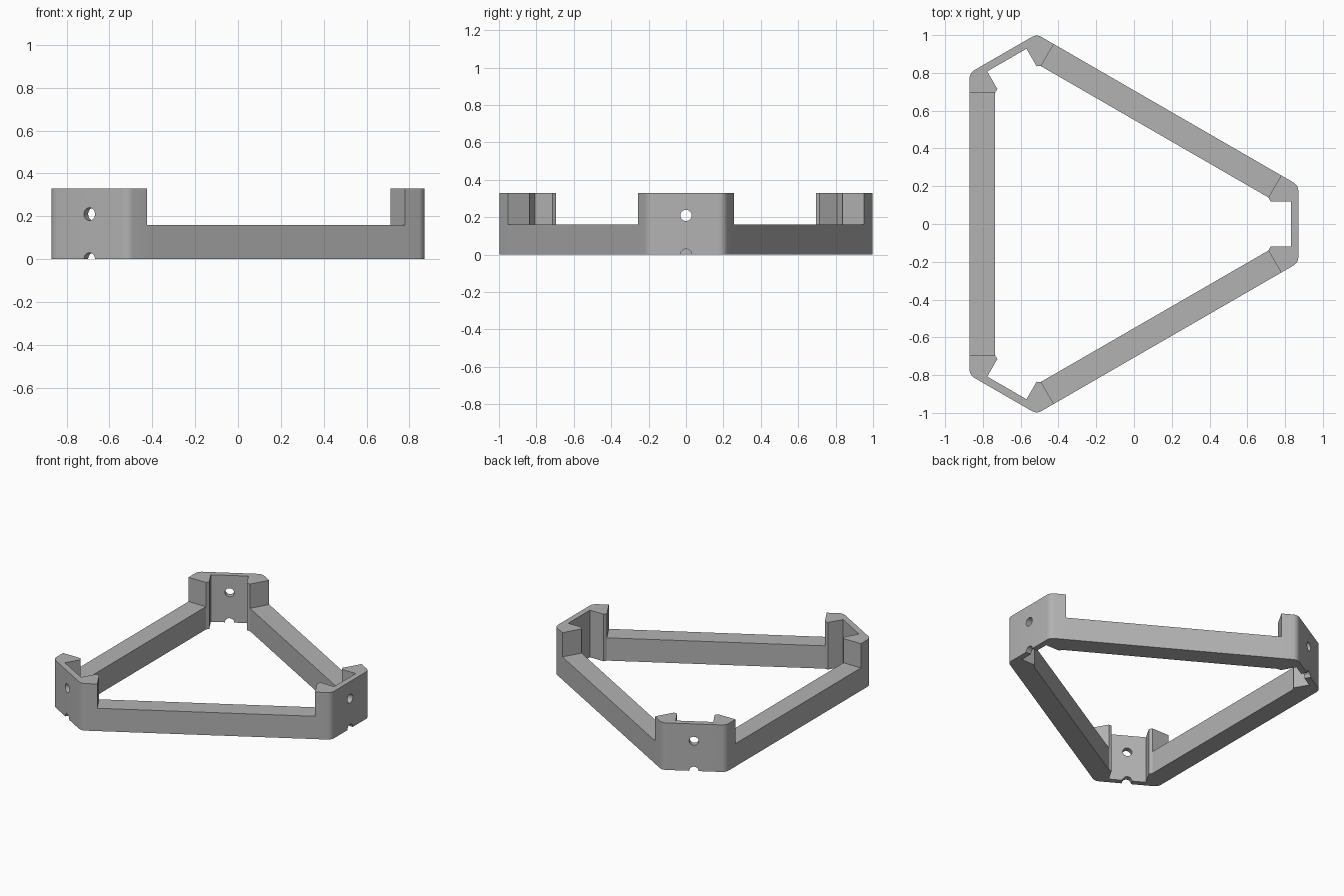
import bpy, bmesh, math
from mathutils import Matrix, Vector

cube = bpy.data.objects.get("Cube")
if cube:
    bpy.data.objects.remove(cube, do_unlink=True)

CENTRE = Vector((-0.172, 0, 0))      # axis of the threefold symmetry
WALL_X, HALF_W = 1.042, 0.205        # outer corner wall: distance and half width
BAR_W, BAR_H, POST_H = 0.135, 0.16, 0.33
POST_L, FILLET = 0.105, 0.05
along = Vector((-math.cos(math.pi / 6), 0.5))
inward = Vector((-0.5, -math.cos(math.pi / 6)))

grey = bpy.data.materials.new("plain grey")
grey.use_nodes = True
colour = (0.45, 0.45, 0.45, 1)
grey.diffuse_color = colour
grey.node_tree.nodes["Principled BSDF"].inputs["Base Color"].default_value = colour


def prism(name, outline, height):
    """Extrude a flat outline upward from the ground."""
    bm = bmesh.new()
    face = bm.faces.new([bm.verts.new((p[0], p[1], 0)) for p in outline])
    top = bmesh.ops.extrude_face_region(bm, geom=[face])
    verts = [v for v in top["geom"] if isinstance(v, bmesh.types.BMVert)]
    bmesh.ops.translate(bm, verts=verts, vec=(0, 0, height))
    bmesh.ops.recalc_face_normals(bm, faces=bm.faces)
    mesh = bpy.data.meshes.new(name)
    bm.to_mesh(mesh)
    bm.free()
    mesh.materials.append(grey)
    obj = bpy.data.objects.new(name, mesh)
    bpy.context.collection.objects.link(obj)
    return obj


# Half of the C-shaped corner outline, from outer wall round to inner wall
corner = Vector((WALL_X, HALF_W))
arc_centre = corner + Vector((-FILLET, -FILLET * math.tan(math.pi / 6)))
half = [arc_centre + FILLET * Vector((math.cos(t), math.sin(t)))
        for t in [math.radians(10 * i) for i in range(7)]]
post_end = corner + along * POST_L
bar_inner = post_end + inward * BAR_W
half += [post_end, bar_inner, Vector((0.895, 0.12)), Vector((1.002, 0.12))]
outline = half + [Vector((p.x, -p.y)) for p in reversed(half)]

# Bar from this corner to the next one
turn = Matrix.Rotation(math.radians(120), 2)
mirrored = [turn @ Vector((p.x, -p.y)) for p in (bar_inner, post_end)]
bar_outline = [post_end, bar_inner] + mirrored

# Screw hole and the half-round notch under it
cutters = []
for z in (0.21, 0):
    bpy.ops.mesh.primitive_cylinder_add(vertices=32, radius=0.03, depth=0.3,
                                        location=(WALL_X, 0, z),
                                        rotation=(0, math.pi / 2, 0))
    cutter = bpy.context.object
    cutter.name = "hole_cutter"
    cutter.hide_render = True
    cutters.append(cutter)

bracket = prism("corner_bracket", outline, POST_H)
for cutter in cutters:
    mod = bracket.modifiers.new("hole", 'BOOLEAN')
    mod.operation, mod.solver, mod.object = 'DIFFERENCE', 'EXACT', cutter
bpy.context.view_layer.update()
cut_mesh = bpy.data.meshes.new_from_object(
    bracket.evaluated_get(bpy.context.evaluated_depsgraph_get()))
bracket.modifiers.clear()
bracket.data = cut_mesh
for cutter in cutters:
    bpy.data.objects.remove(cutter, do_unlink=True)

bar = prism("side_bar", bar_outline, BAR_H)

# Smooth the fillets and holes, keep the edges sharp
bpy.ops.object.select_all(action='DESELECT')
bracket.select_set(True)
bpy.context.view_layer.objects.active = bracket
bpy.ops.object.shade_smooth_by_angle(angle=math.radians(25))

# Repeat the corner and bar around the axis
for part in (bracket, bar):
    for i in range(3):
        obj = part if i == 0 else part.copy()
        if i:
            bpy.context.collection.objects.link(obj)
        obj.name = f"{part.name.split('.')[0]}" if i == 0 else f"{part.name}_{i + 1}"
        obj.matrix_world = (Matrix.Translation(CENTRE)
                            @ Matrix.Rotation(math.radians(120 * i), 4, 'Z'))
